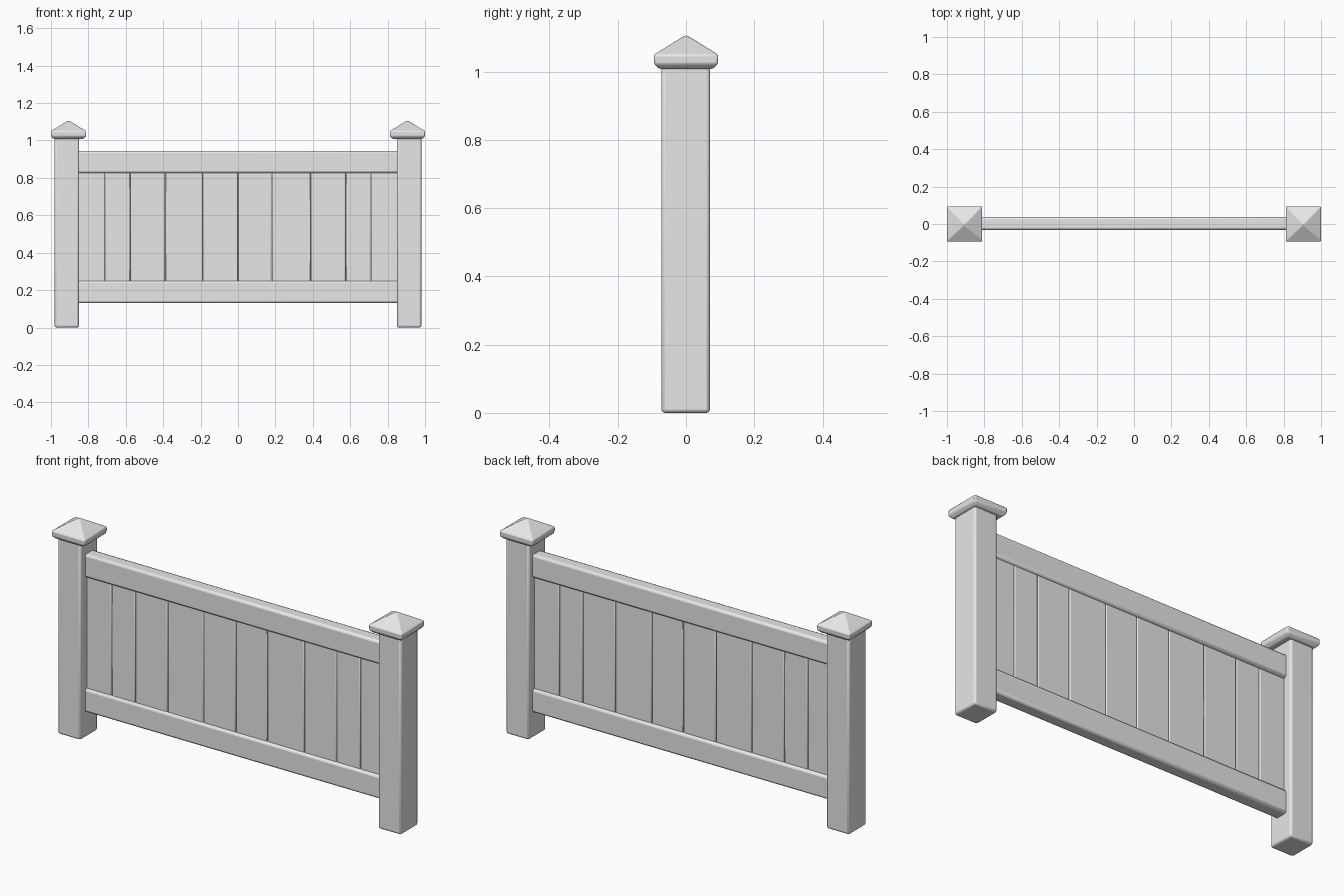
import bpy
import bmesh
from mathutils import Vector

if "Cube" in bpy.data.objects:
    bpy.data.objects.remove(bpy.data.objects["Cube"], do_unlink=True)

grey = bpy.data.materials.new("plain grey")
grey.use_nodes = True
grey.diffuse_color = (0.8, 0.8, 0.8, 1)
grey.node_tree.nodes["Principled BSDF"].inputs["Base Color"].default_value = (0.8, 0.8, 0.8, 1)


def finish(name, bm, bevel, segments=2):
    """Turn a bmesh into a softly bevelled object."""
    bmesh.ops.recalc_face_normals(bm, faces=bm.faces)
    mesh = bpy.data.meshes.new(name)
    bm.to_mesh(mesh)
    bm.free()
    mesh.materials.append(grey)
    obj = bpy.data.objects.new(name, mesh)
    bpy.context.collection.objects.link(obj)
    mod = obj.modifiers.new("soft edges", "BEVEL")
    mod.width = bevel
    mod.segments = segments
    mod.limit_method = "ANGLE"
    mod.angle_limit = 0.4
    bpy.ops.object.select_all(action="DESELECT")
    obj.select_set(True)
    bpy.context.view_layer.objects.active = obj
    bpy.ops.object.shade_smooth_by_angle(angle=0.6)
    return obj


def box(name, low, high, bevel):
    bm = bmesh.new()
    bmesh.ops.create_cube(bm, size=1)
    low, high = Vector(low), Vector(high)
    for v in bm.verts:
        v.co = (low + high) / 2 + v.co * (high - low)
    return finish(name, bm, bevel)


def cap(name, x):
    """Pyramid cap: stacked square rings closed by a point."""
    bm = bmesh.new()
    rings = []
    for half, z in ((0.078, 1.008), (0.093, 1.022), (0.094, 1.05)):
        corners = ((-1, -1), (1, -1), (1, 1), (-1, 1))
        rings.append([bm.verts.new((x + a * half, b * half, z)) for a, b in corners])
    apex = bm.verts.new((x, 0, 1.108))
    bm.faces.new(rings[0])
    for i in range(4):
        j = (i + 1) % 4
        for low, high in zip(rings, rings[1:]):
            bm.faces.new((low[i], low[j], high[j], high[i]))
        bm.faces.new((rings[-1][i], rings[-1][j], apex))
    return finish(name, bm, 0.005)


# Posts with pyramid caps
for side, s in (("left", 1), ("right", -1)):
    box(side + "_post", (s * 0.915 - 0.065, -0.072, 0), (s * 0.915 + 0.065, 0.07, 1.015), 0.01)
    cap(side + "_post_cap", s * 0.906)

# Horizontal rails
for name, z in (("bottom_rail", 0.13), ("top_rail", 0.825)):
    box(name, (-0.86, -0.032, z), (0.86, 0.037, z + 0.12), 0.012)

# Vertical planks between the rails, with narrow grooves
edges = (-0.86, -0.71, -0.575, -0.39, -0.185, 0, 0.18, 0.39, 0.575, 0.71, 0.86)
for i, (a, b) in enumerate(zip(edges, edges[1:])):
    box("plank_%d" % (i + 1), (a + 0.001, -0.018, 0.235), (b - 0.001, 0.022, 0.84), 0.005)
